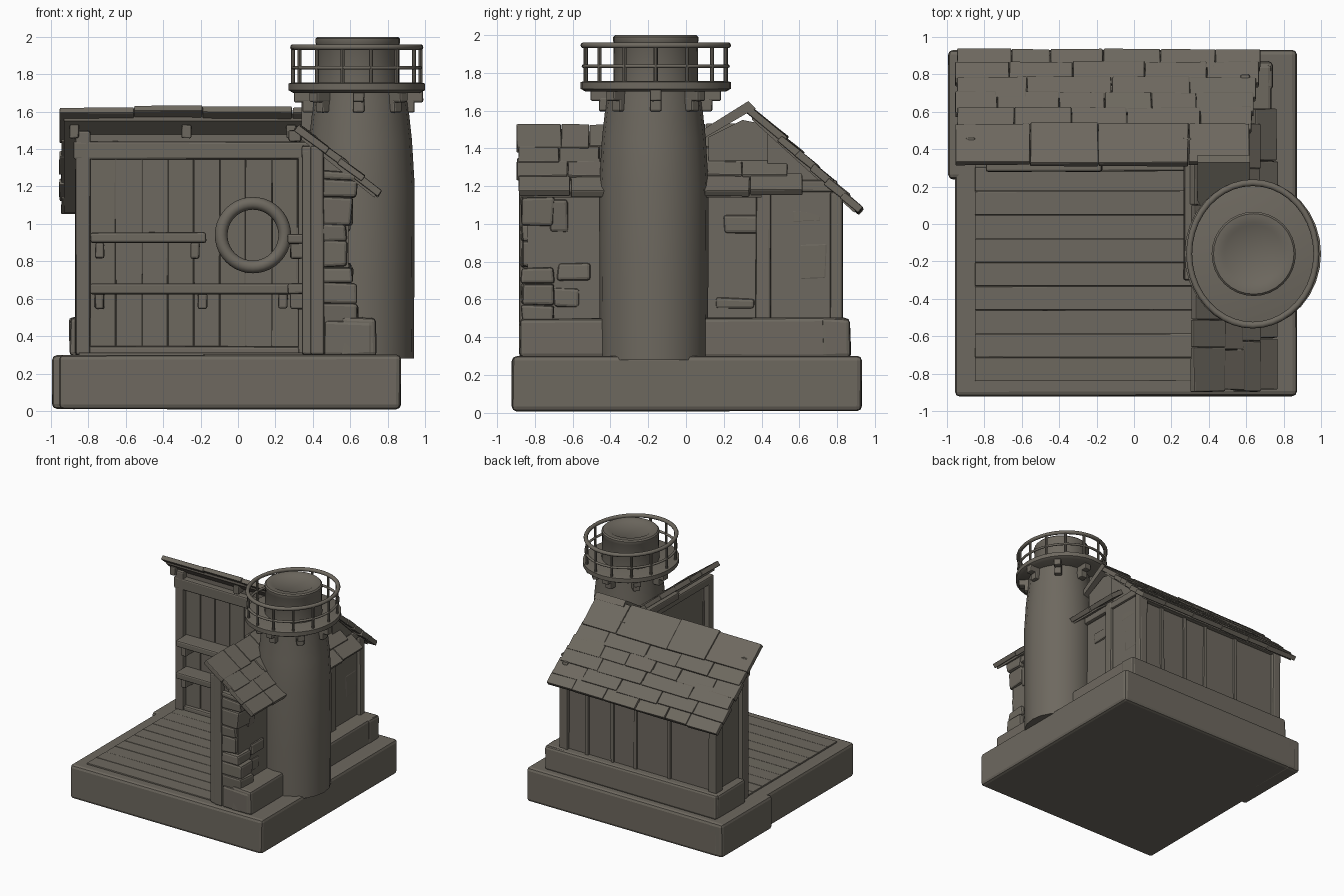
import bpy, bmesh, math, random
from mathutils import Matrix, Vector

if "Cube" in bpy.data.objects:
    bpy.data.objects.remove(bpy.data.objects["Cube"])

random.seed(4)
mat = bpy.data.materials.new("weathered grey brown")
mat.diffuse_color = (0.155, 0.14, 0.115, 1)
mat.use_nodes = True
mat.node_tree.nodes["Principled BSDF"].inputs["Base Color"].default_value = mat.diffuse_color


def finish(name, bm, bevel=0.0, smooth=False):
    bmesh.ops.recalc_face_normals(bm, faces=bm.faces[:])
    me = bpy.data.meshes.new(name)
    bm.to_mesh(me)
    bm.free()
    ob = bpy.data.objects.new(name, me)
    bpy.context.collection.objects.link(ob)
    me.materials.append(mat)
    if bevel:
        m = ob.modifiers.new("soft edges", 'BEVEL')
        m.width, m.segments = bevel, 2
    if smooth:
        for p in me.polygons:
            p.use_smooth = True
        me.set_sharp_from_angle(angle=math.radians(35))
    return ob


def add_box(bm, x0, x1, y0, y1, z0, z1, jit=0.0, rot=None):
    c = Vector(((x0 + x1) / 2, (y0 + y1) / 2, (z0 + z1) / 2))
    m = Matrix.Translation(c) @ (rot or Matrix()) @ Matrix.Diagonal((x1 - x0, y1 - y0, z1 - z0, 1))
    for v in bmesh.ops.create_cube(bm, size=1, matrix=m)['verts']:
        v.co += Vector([random.uniform(-jit, jit) for _ in range(3)])


def boxes(name, items, bevel=0.012, jit=0.003):
    bm = bmesh.new()
    for b in items:
        add_box(bm, *b, jit=jit)
    return finish(name, bm, bevel)


def prism(name, pts, axis, a, b):
    """Extrude a 2D profile (u, z) along x or y from a to b."""
    bm = bmesh.new()
    put = (lambda u, z, t: (t, u, z)) if axis == 'x' else (lambda u, z, t: (u, t, z))
    lo = [bm.verts.new(put(u, z, a)) for u, z in pts]
    hi = [bm.verts.new(put(u, z, b)) for u, z in pts]
    bm.faces.new(lo)
    bm.faces.new(hi)
    n = len(pts)
    for i in range(n):
        bm.faces.new((lo[i], lo[(i + 1) % n], hi[(i + 1) % n], hi[i]))
    return finish(name, bm)


def shingles(name, axis, rows, thick):
    """Overlapping rows of planks; row = (u0, z0, u1, z1, start, end, plank count)."""
    bm = bmesh.new()
    for u0, z0, u1, z1, s, e, n in rows:
        length = math.hypot(u1 - u0, z1 - z0) + 0.035
        ang = math.atan2(z1 - z0, u1 - u0)
        cuts = [s] + [s + (e - s) * (i + random.uniform(-.18, .18)) / n for i in range(1, n)] + [e]
        for a, b in zip(cuts, cuts[1:]):
            cu, cz = (u0 + u1) / 2, (z0 + z1) / 2 - thick / 2 + random.uniform(-.006, .006)
            h = length / 2 + random.uniform(-.006, .006)
            tilt = ang + 0.06
            if axis == 'x':
                add_box(bm, a, b - .003, cu - h, cu + h, cz - thick / 2, cz + thick / 2,
                        0.003, Matrix.Rotation(tilt, 4, 'X'))
            else:
                add_box(bm, cu - h, cu + h, a, b - .003, cz - thick / 2, cz + thick / 2,
                        0.003, Matrix.Rotation(-tilt, 4, 'Y'))
    return finish(name, bm, 0.006)


def lathe(name, prof, seg, cx, cy, sx=1, sy=1):
    bm = bmesh.new()
    rings = [[bm.verts.new((cx + sx * r * math.cos(2 * math.pi * i / seg),
                            cy + sy * r * math.sin(2 * math.pi * i / seg), z))
              for i in range(seg)] for r, z in prof]
    for lo, hi in zip(rings, rings[1:]):
        for i in range(seg):
            j = (i + 1) % seg
            bm.faces.new((lo[i], lo[j], hi[j], hi[i]))
    bm.faces.new(rings[0])
    bm.faces.new(rings[-1])
    return finish(name, bm, smooth=True)


def ring(name, loc, major, minor, rot=(0, 0, 0), scale=(1, 1, 1)):
    bpy.ops.mesh.primitive_torus_add(location=loc, rotation=rot, major_radius=major, minor_radius=minor,
                                     major_segments=40, minor_segments=10)
    ob = bpy.context.object
    ob.name, ob.scale = name, scale
    ob.data.materials.append(mat)
    bpy.ops.object.shade_smooth()


# Stone slab and plank floor
boxes("base_slab", [(-.955, .87, -.92, .93, .01, .30), (-.995, -.85, .24, .93, .01, .30)], 0.025)
boxes("floor_planks", [(-.85, .37, -.84 + i * .127, -.84 + (i + 1) * .127 - .002, .28, .312)
                       for i in range(10)], 0.004, 0.001)

# Rear half house and side wing walls
prism("rear_house_wall", [(.43, .3), (.80, .3), (.80, 1.16), (.43, 1.49)], 'x', -.83, .60)
prism("side_wing_wall", [(.39, .3), (.59, .3), (.59, 1.27), (.39, 1.45)], 'y', -.84, .45)

# Stone plinth around the outside
boxes("plinth", [(-.90, .74, .72, .87, .29, .50), (-.90, -.80, .47, .85, .29, .50),
                 (.55, .74, -.88, .86, .29, .50), (.46, .72, -.88, -.78, .29, .48)], 0.02, 0.006)

# Rough stones on the wing end and the outer wall
stones = []
z = .46
while z < 1.24:
    h = random.uniform(.09, .15)
    w = .56 + .08 * abs(math.cos((z - .5) * 4.5))
    stones.append((.44, w, -.87, -.70, z, min(z + h, 1.28)))
    z += h - .004
for y, z, l, h in [(-.7, .56, .14, .1), (-.68, .7, .18, .09), (-.72, .95, .1, .18),
                   (.16, .55, .2, .06), (.2, .95, .2, .1), (.6, .7, .15, .2), (.55, 1., .18, .08)]:
    stones.append((.55, .605, y, y + l, z, z + h))
boxes("wall_stones", stones, 0.016, 0.008)

# Timber frame
boxes("timber_frame", [
    (-.87, -.79, .38, .47, .30, 1.50), (.32, .39, .38, .47, .30, 1.42),
    (-.88, .42, .38, .45, 1.345, 1.44), (-.80, .36, .39, .45, .30, .345),
    (.385, .46, -.88, -.78, .30, 1.42), (.34, .46, -.87, .42, 1.345, 1.42),
    (.345, .40, -.80, .42, .30, .345), (.34, .40, -.87, -.80, .30, 1.40),
    (-.87, -.79, .74, .83, .48, 1.17), (.55, .63, .76, .83, .48, 1.17),
    (.57, .625, .37, .45, .48, 1.30), (.57, .62, .10, .80, 1.17, 1.23),
    (.57, .62, -.85, -.4, 1.17, 1.23), (-.85, .6, .77, .83, 1.10, 1.16)])
boxes("rear_battens", [(x, x + .03, .78, .815, .49, 1.12) for x in (-.42, -.1, .12, .36)], 0.006)
boxes("rear_wall_planks", [(-.79 + i * .139, -.79 + (i + 1) * .139 - .004, .42, .44, .34, 1.35)
                           for i in range(8)], 0.004, 0.001)

# Shelves with brackets
shelf = [(-.79, -.17, .28, .43, .90, .955), (-.79, .34, .28, .43, .625, .68),
         (.265, .39, -.30, .42, .895, .945), (.265, .39, -.30, .42, .625, .68)]
for x, z in [(-.74, .90), (-.23, .90), (-.74, .63), (-.19, .63), (.24, .63)]:
    shelf.append((x - .025, x + .025, .31, .43, z - .085, z))
for y in (-.24, .1):
    for z in (.90, .63):
        shelf.append((.28, .39, y - .025, y + .025, z - .085, z))
boxes("shelves", shelf, 0.012)

# Hanging ring
ring("life_ring", (.08, .385, .94), .17, .034, (math.pi / 2, 0, 0))

# Rear roof: rows from ridge to eave
ys = [.34, .51, .60, .68, .76, .84, .91]
top = lambda y: 1.635 - .92 * (y - .33)
shingles("rear_roof", 'x', [(a, top(a), b, top(b), -.955 + .01 * (i % 2), .62 + .012 * i, 4 + i % 3)
                            for i, (a, b) in enumerate(zip(ys, ys[1:]))], 0.04)
prism("rear_roof_deck", [(.35, 1.59), (.90, 1.085), (.89, 1.06), (.35, 1.55)], 'x', -.93, .61)
boxes("rafter_ends", [(x, x + .05, .36, .46, 1.46, 1.53) for x in (-.90, -.3, .26)], 0.008)

# Small counter slope at the ridge end by the tower
prism("ridge_counter_slope", [(.09, 1.50), (.33, 1.65), (.37, 1.61), (.33, 1.59), (.09, 1.45)], 'x', .34, .62)
prism("gable_fill", [(.12, 1.2), (.72, 1.2), (.40, 1.53), (.30, 1.55), (.12, 1.46)], 'x', .40, .58)

# Wing roof: rows from ridge to eave
xs = [.33, .46, .56, .65, .74]
wtop = lambda x: 1.53 - .82 * (x - .33)
shingles("wing_roof", 'y', [(a, wtop(a), b, wtop(b), -.895 + .01 * (i % 2), (.32, .42, .54, .62)[i], 6)
                            for i, (a, b) in enumerate(zip(xs, xs[1:]))], 0.04)
prism("wing_roof_deck", [(.34, 1.49), (.74, 1.165), (.73, 1.14), (.34, 1.45)], 'y', -.87, .40)
boxes("wing_ridge_trim", [(.27, .34, -.30, .32, 1.44, 1.50)], 0.01)

# Tower
CX, CY = .645, -.16
lathe("tower_body", [(.285, .28), (.288, .7), (.29, 1.2), (.275, 1.45), (.252, 1.66), (.25, 1.73)], 20, CX + .01, CY - .01)
lathe("gallery_floor", [(.34, 1.70), (.365, 1.715), (.365, 1.75), (.35, 1.755)], 32, CX - .01, CY, 1, 1.09)
lathe("lamp_cap", [(.225, 1.74), (.222, 1.96), (.225, 1.965), (.225, 1.99), (.215, 2.0),
                   (.17, 2.0), (.155, 1.99)], 32, CX - .005, CY)

# Gallery rails, posts and brackets
for nm, z, r in (("top_rail", 1.945, .016), ("middle_rail", 1.835, .01)):
    ring(nm, (CX - .01, CY, z), .34, r, scale=(1, 1.12, 1))
bm_posts, bm_br = bmesh.new(), bmesh.new()
for i in range(14):
    t = 2 * math.pi * i / 14
    x, y = CX - .01 + .34 * math.cos(t), CY + .38 * math.sin(t)
    bmesh.ops.create_cone(bm_posts, cap_ends=True, segments=8, radius1=.011, radius2=.011, depth=.21,
                          matrix=Matrix.Translation((x, y, 1.845)))
for i in range(8):
    t = 2 * math.pi * i / 8
    rot = Matrix.Rotation(t, 4, 'Z')
    for r, w, z0, z1 in ((.29, .11, 1.65, 1.72), (.265, .07, 1.595, 1.67)):
        x, y = CX + r * math.cos(t), CY + r * math.sin(t)
        add_box(bm_br, x - w / 2, x + w / 2, y - .03, y + .03, z0, z1, 0.002, rot)
finish("gallery_posts", bm_posts, smooth=True)
finish("gallery_brackets", bm_br, 0.01)
